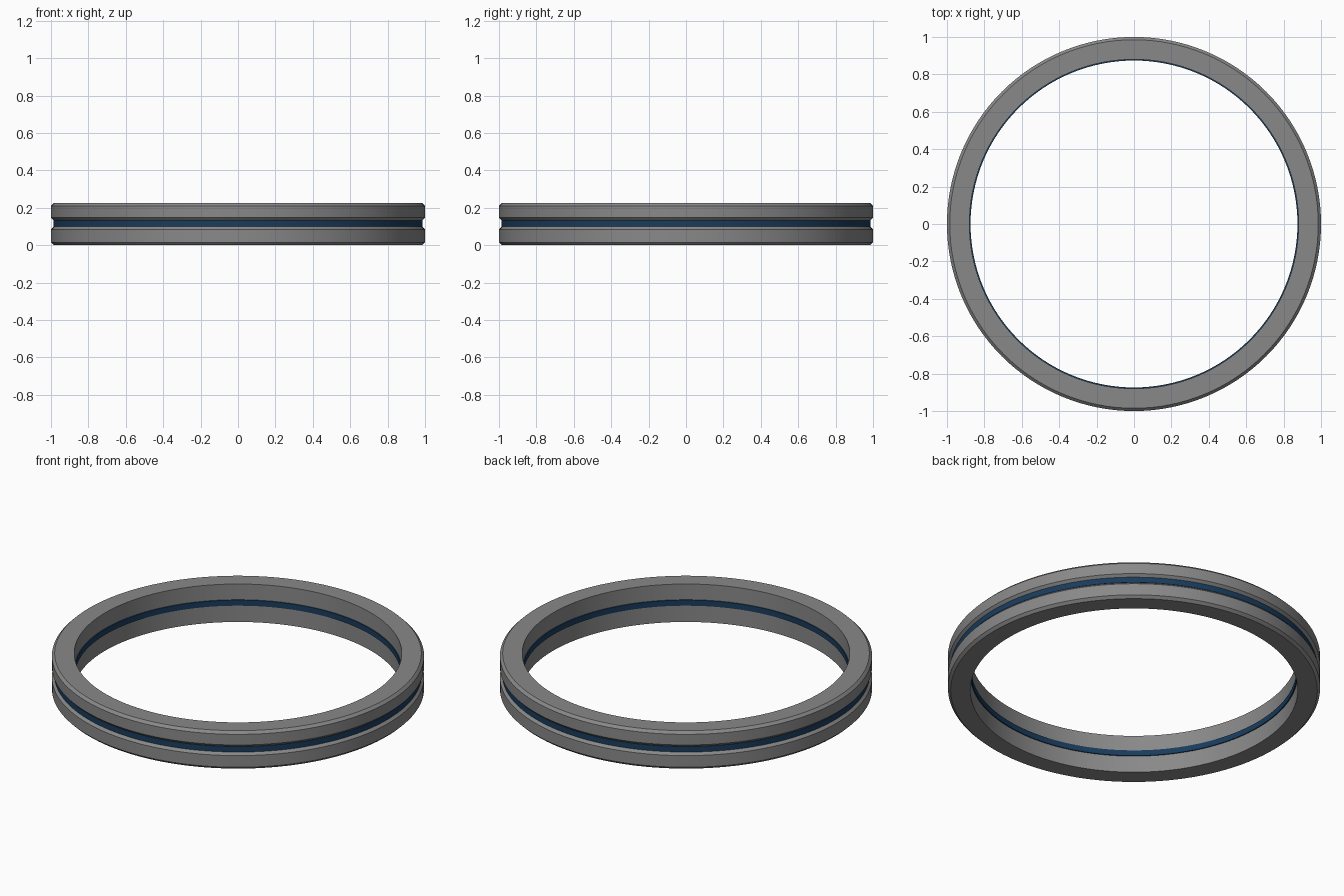
import bpy, bmesh, math

if "Cube" in bpy.data.objects:
    bpy.data.objects.remove(bpy.data.objects["Cube"])

SEGMENTS = 128


def make_material(name, color):
    mat = bpy.data.materials.new(name)
    mat.diffuse_color = (*color, 1)
    mat.use_nodes = True
    mat.node_tree.nodes["Principled BSDF"].inputs["Base Color"].default_value = mat.diffuse_color
    return mat


def lathe(name, profile, material):
    """Spin a closed (radius, z) profile around the z axis."""
    bm = bmesh.new()
    verts = [bm.verts.new((r, 0, z)) for r, z in profile]
    edges = [bm.edges.new((a, b)) for a, b in zip(verts, verts[1:] + verts[:1])]
    bmesh.ops.spin(bm, geom=verts + edges, cent=(0, 0, 0), axis=(0, 0, 1),
                   angle=math.tau, steps=SEGMENTS)
    bmesh.ops.remove_doubles(bm, verts=bm.verts, dist=1e-4)
    bmesh.ops.recalc_face_normals(bm, faces=bm.faces)
    mesh = bpy.data.meshes.new(name)
    bm.to_mesh(mesh)
    bm.free()
    obj = bpy.data.objects.new(name, mesh)
    bpy.context.collection.objects.link(obj)
    mesh.materials.append(material)
    bpy.ops.object.select_all(action='DESELECT')
    obj.select_set(True)
    bpy.context.view_layer.objects.active = obj
    bpy.ops.object.shade_smooth_by_angle(angle=math.radians(30))
    return obj


def chamfered_ring(name, z0, z1, material, c=0.015):
    """Flat ring with both outer edges chamfered."""
    return lathe(name, [(0.88, z0), (1 - c, z0), (1, z0 + c),
                        (1, z1 - c), (1 - c, z1), (0.88, z1)], material)


grey = make_material("dark_grey", (0.25, 0.25, 0.25))
blue = make_material("dark_blue", (0.01, 0.045, 0.11))

# Two grey rings
chamfered_ring("lower_ring", 0.0, 0.099, grey)
chamfered_ring("upper_ring", 0.132, 0.225, grey)

# Blue band sandwiched between them, slightly proud on the inside
lathe("middle_band", [(0.874, 0.099), (0.987, 0.099),
                      (0.987, 0.132), (0.874, 0.132)], blue)
